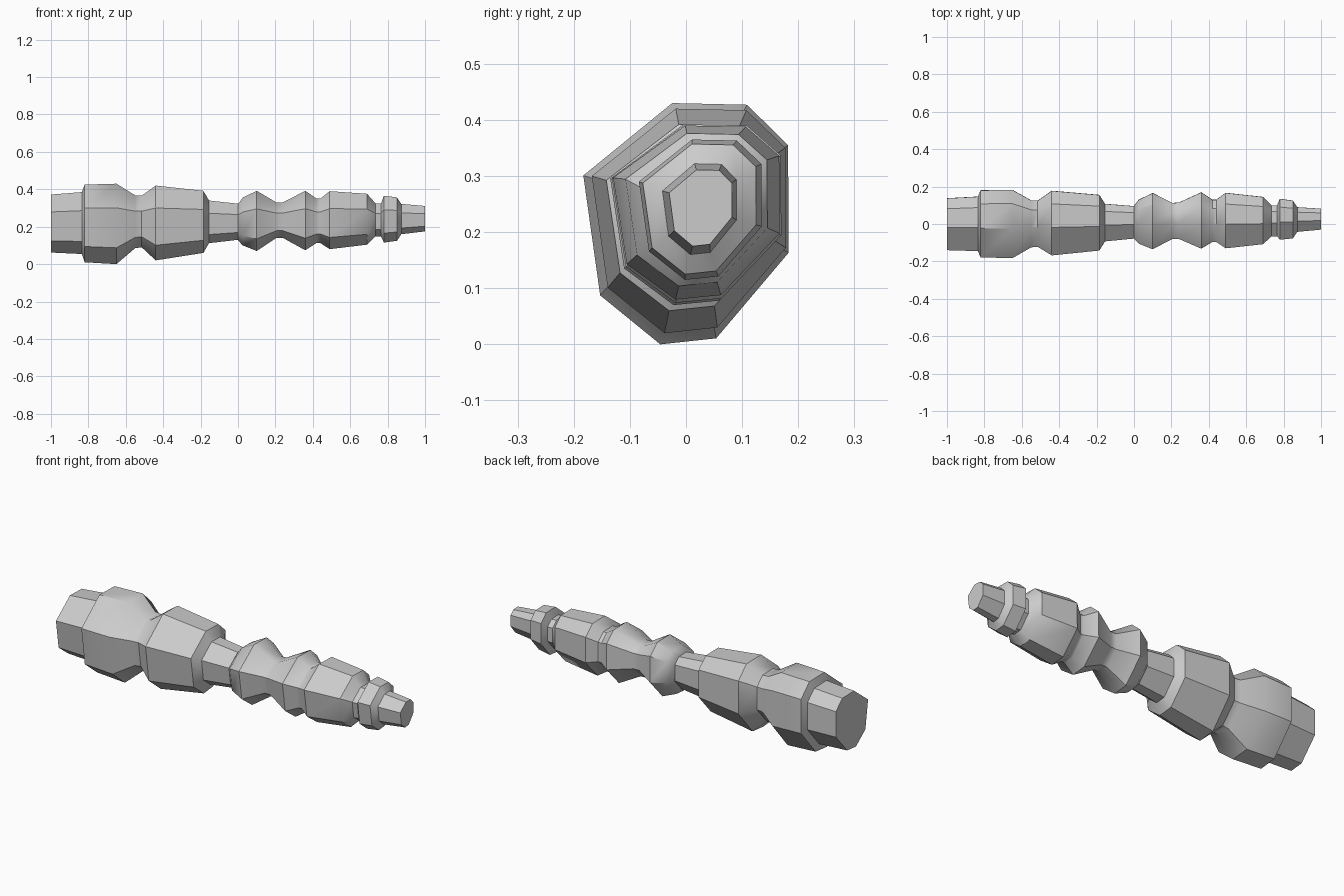
import bpy, bmesh, math

# Irregular eight-sided cross-section, normalised to its (y, z) bounds
SECTION = [(.433, 1), (.797, .993), (.997, .826), (1, .38),
           (.647, .025), (.375, 0), (.082, .203), (0, .70)]

# Rings: x, y min, y max, z min, z max
THICK = [(-1, -.14, .138, .062, .372), (-.835, -.145, .147, .054, .385),
         (-.82, -.178, .181, .01, .425), (-.65, -.183, .183, 0, .43),
         (-.55, -.125, .127, .085, .368), (-.515, -.122, .125, .09, .366),
         (-.44, -.168, .178, .02, .42), (-.185, -.142, .156, .06, .392),
         (-.155, -.093, .108, .112, .34), (0, -.078, .096, .13, .323)]
THIN = [(0, -.078, .098, .128, .32), (.025, -.105, .13, .10, .355),
        (.10, -.135, .166, .07, .392), (.205, -.08, .113, .14, .33),
        (.24, -.08, .115, .14, .33), (.36, -.132, .17, .074, .392),
        (.42, -.096, .13, .113, .35), (.44, -.096, .13, .113, .35),
        (.49, -.13, .167, .08, .39), (.69, -.108, .145, .104, .376),
        (.735, -.066, .10, .148, .325), (.765, -.066, .10, .148, .325),
        (.78, -.084, .135, .115, .365), (.85, -.077, .125, .125, .357),
        (.873, -.042, .09, .16, .322), (1, -.03, .082, .175, .311)]


def loft(name, rings):
    bm = bmesh.new()
    loops = [[bm.verts.new((x, y0 + a * (y1 - y0), z0 + b * (z1 - z0)))
              for a, b in SECTION] for x, y0, y1, z0, z1 in rings]
    n = len(SECTION)
    for p, q in zip(loops, loops[1:]):
        for i in range(n):
            bm.faces.new((p[i], p[(i + 1) % n], q[(i + 1) % n], q[i]))
    bm.faces.new(loops[0])
    bm.faces.new(loops[-1])
    bmesh.ops.recalc_face_normals(bm, faces=bm.faces)
    mesh = bpy.data.meshes.new(name)
    bm.to_mesh(mesh)
    bm.free()
    ob = bpy.data.objects.new(name, mesh)
    bpy.context.collection.objects.link(ob)
    bpy.ops.object.select_all(action='DESELECT')
    ob.select_set(True)
    bpy.context.view_layer.objects.active = ob
    bpy.ops.object.shade_smooth_by_angle(angle=math.radians(35))


# Heavy rear half and slimmer ridged front half
loft("thick_half", THICK)
loft("thin_half", THIN)
